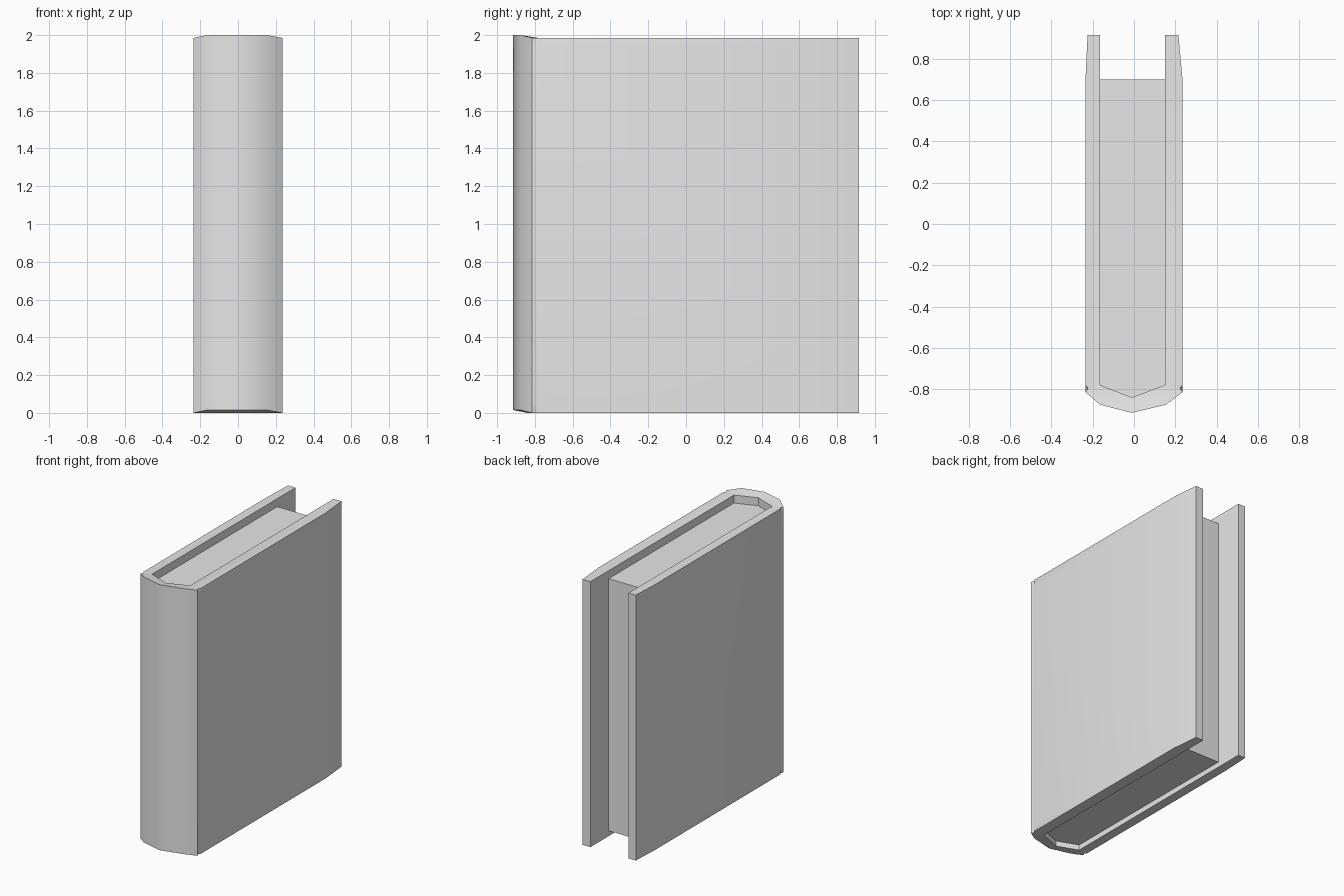
import bpy, bmesh, math

cube = bpy.data.objects.get("Cube")
if cube:
    bpy.data.objects.remove(cube, do_unlink=True)

# One plain grey for the whole book
grey = bpy.data.materials.new("plain_grey")
grey.use_nodes = True
grey.diffuse_color = (0.8, 0.8, 0.8, 1)
grey.node_tree.nodes["Principled BSDF"].inputs["Base Color"].default_value = (0.8, 0.8, 0.8, 1)


def finish(name, bm):
    bmesh.ops.remove_doubles(bm, verts=bm.verts[:], dist=0.0005)
    bmesh.ops.recalc_face_normals(bm, faces=bm.faces[:])
    mesh = bpy.data.meshes.new(name)
    bm.to_mesh(mesh)
    bm.free()
    mesh.materials.append(grey)
    obj = bpy.data.objects.new(name, mesh)
    bpy.context.collection.objects.link(obj)
    bpy.ops.object.select_all(action='DESELECT')
    obj.select_set(True)
    bpy.context.view_layer.objects.active = obj
    bpy.ops.object.shade_smooth_by_angle(angle=math.radians(30))
    return obj


LEFT, RIGHT, MID = -0.165, 0.15, -0.01   # inner faces of the boards, spine ridge
HEIGHT, LIFT, HINGE = 1.985, 0.015, 0.045


def board(side, inner, tip, shoulder):
    """Stations from the open edge to the spine: outer, inner, lift, hinge nick."""
    edge = side * 0.235
    return [((tip, 0.915), (inner, 0.915), 0, 0),
            ((edge, 0.70), (inner, 0.70), 0, 0),
            ((edge, -0.78), (inner, -0.78), 0, 0),
            ((edge, -0.795), (inner, -0.78), 0, -side * 0.012),
            ((edge, -0.815), (inner, -0.78), 0, 0),
            ((shoulder, -0.875), (inner, -0.78), LIFT, 0)]


# Cover: two boards joined by a rounded spine, lofted up the height
stations = board(1, RIGHT, 0.215, 0.155)
stations.append(((MID, -0.915), (MID, -0.84), LIFT, 0))
stations += reversed(board(-1, LEFT, -0.225, -0.165))

bm = bmesh.new()
levels = [0, HINGE, HEIGHT - HINGE, HEIGHT]
outer, inner = [], []
for z in levels:
    at_end = z in (0, HEIGHT)
    outer.append([bm.verts.new((o[0] + (nick if at_end else 0), o[1], z + lift))
                  for o, i, lift, nick in stations])
    inner.append([bm.verts.new((i[0], i[1], z)) for o, i, lift, nick in stations])


def strip(row_a, row_b):
    for k in range(len(row_a) - 1):
        bm.faces.new((row_a[k], row_a[k + 1], row_b[k + 1], row_b[k]))


for j in range(len(levels) - 1):
    strip(outer[j], outer[j + 1])
    strip(inner[j], inner[j + 1])
    for k in (0, -1):
        bm.faces.new((outer[j][k], outer[j + 1][k], inner[j + 1][k], inner[j][k]))
for j in (0, -1):
    strip(outer[j], inner[j])
finish("cover", bm)

# Page block: sits between the boards, slightly recessed at both ends
bm = bmesh.new()
outline = [(RIGHT, 0.70), (LEFT, 0.70), (LEFT, -0.78), (MID, -0.84), (RIGHT, -0.78)]
base = bm.faces.new([bm.verts.new((x, y, 0.04)) for x, y in outline])
raised = bmesh.ops.extrude_face_region(bm, geom=[base], use_keep_orig=True)["geom"]
bmesh.ops.translate(bm, vec=(0, 0, 1.885),
                    verts=[g for g in raised if isinstance(g, bmesh.types.BMVert)])
finish("pages", bm)
